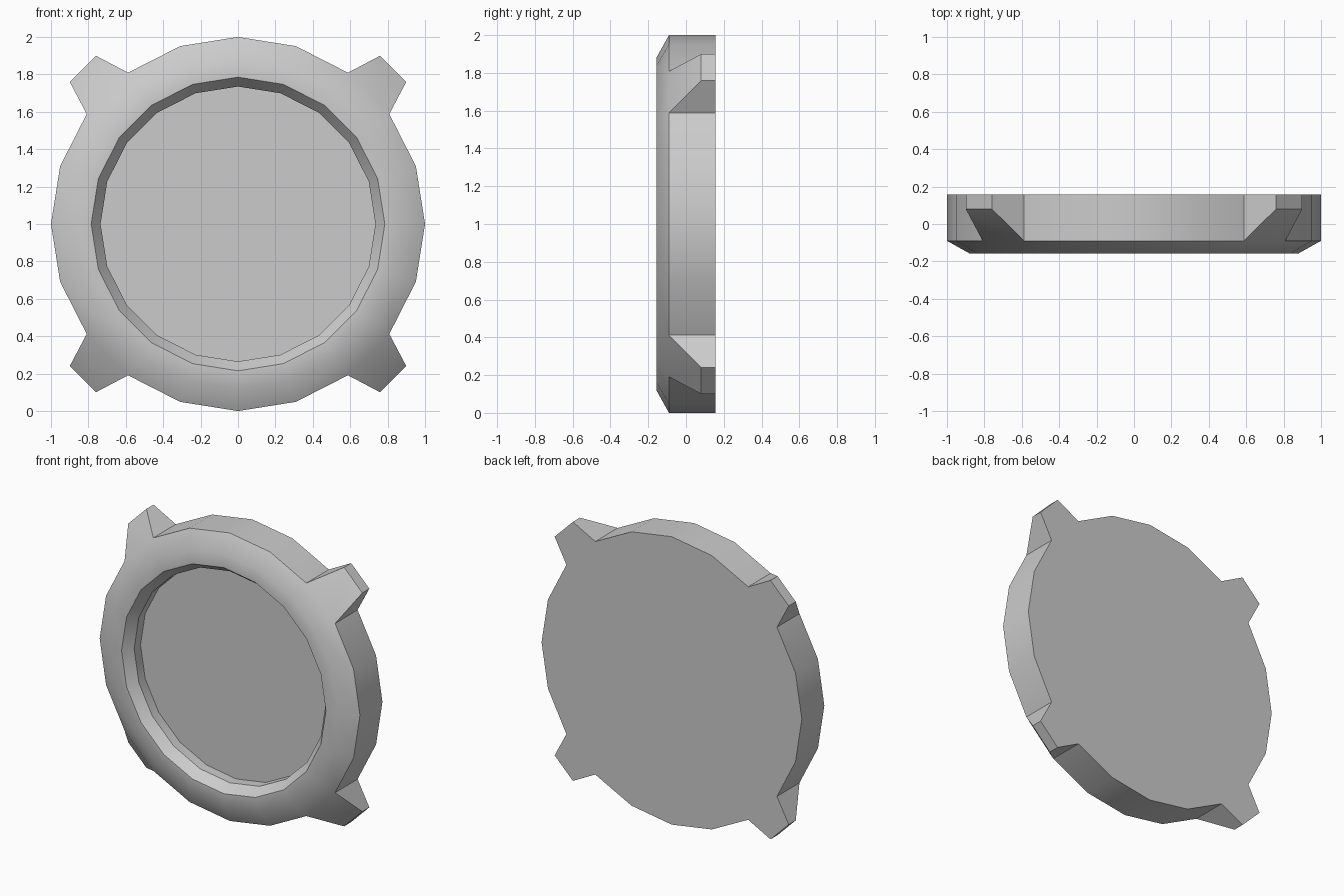
import bpy, bmesh
from math import sin, cos, pi
from mathutils import Vector

if "Cube" in bpy.data.objects:
    bpy.data.objects.remove(bpy.data.objects["Cube"])

SIDES = 20
BACK, FRONT, SHOULDER, TIP = 0.157, -0.157, -0.09, 0.08
# (radius, y) from the back rim round the front to the recessed plate
PROFILE = [(1.0, BACK), (1.0, SHOULDER), (0.88, FRONT),
           (0.785, FRONT), (0.735, -0.09), (0.735, -0.02)]

bm = bmesh.new()


def ring(radius, y):
    return [bm.verts.new((radius * cos(2 * pi * i / SIDES), y,
                          1 + radius * sin(2 * pi * i / SIDES))) for i in range(SIDES)]


# Turned body with back cap and recessed front plate
rings = [ring(r, y) for r, y in PROFILE]
outer_faces = []
for k, (a, b) in enumerate(zip(rings, rings[1:])):
    for i in range(SIDES):
        j = (i + 1) % SIDES
        face = bm.faces.new((a[i], a[j], b[j], b[i]))
        if k == 0:
            outer_faces.append(face)
bm.faces.new(rings[0])
bm.faces.new(rings[-1])

# Four tapered lugs extruded from the diagonal sides
lug_sides = [outer_faces[i] for i in (2, 7, 12, 17)]
for face in bmesh.ops.extrude_discrete_faces(bm, faces=lug_sides)["faces"]:
    c = face.calc_center_median()
    out = Vector((c.x, 0, c.z - 1)).normalized()
    side = Vector((-out.z, 0, out.x))
    for v in face.verts:
        s = 1 if (v.co - c).dot(side) > 0 else -1
        p = out * 1.173 + side * s * 0.099
        v.co = (p.x, BACK if v.co.y > 0 else TIP, 1 + p.z)

bmesh.ops.recalc_face_normals(bm, faces=bm.faces)
mesh = bpy.data.meshes.new("lugged_cap")
bm.to_mesh(mesh)
bm.free()
cap = bpy.data.objects.new("lugged_cap", mesh)
bpy.context.collection.objects.link(cap)

# Smooth round the rim, sharp at the steps
bpy.context.view_layer.objects.active = cap
cap.select_set(True)
bpy.ops.object.shade_smooth_by_angle(angle=pi / 6)
